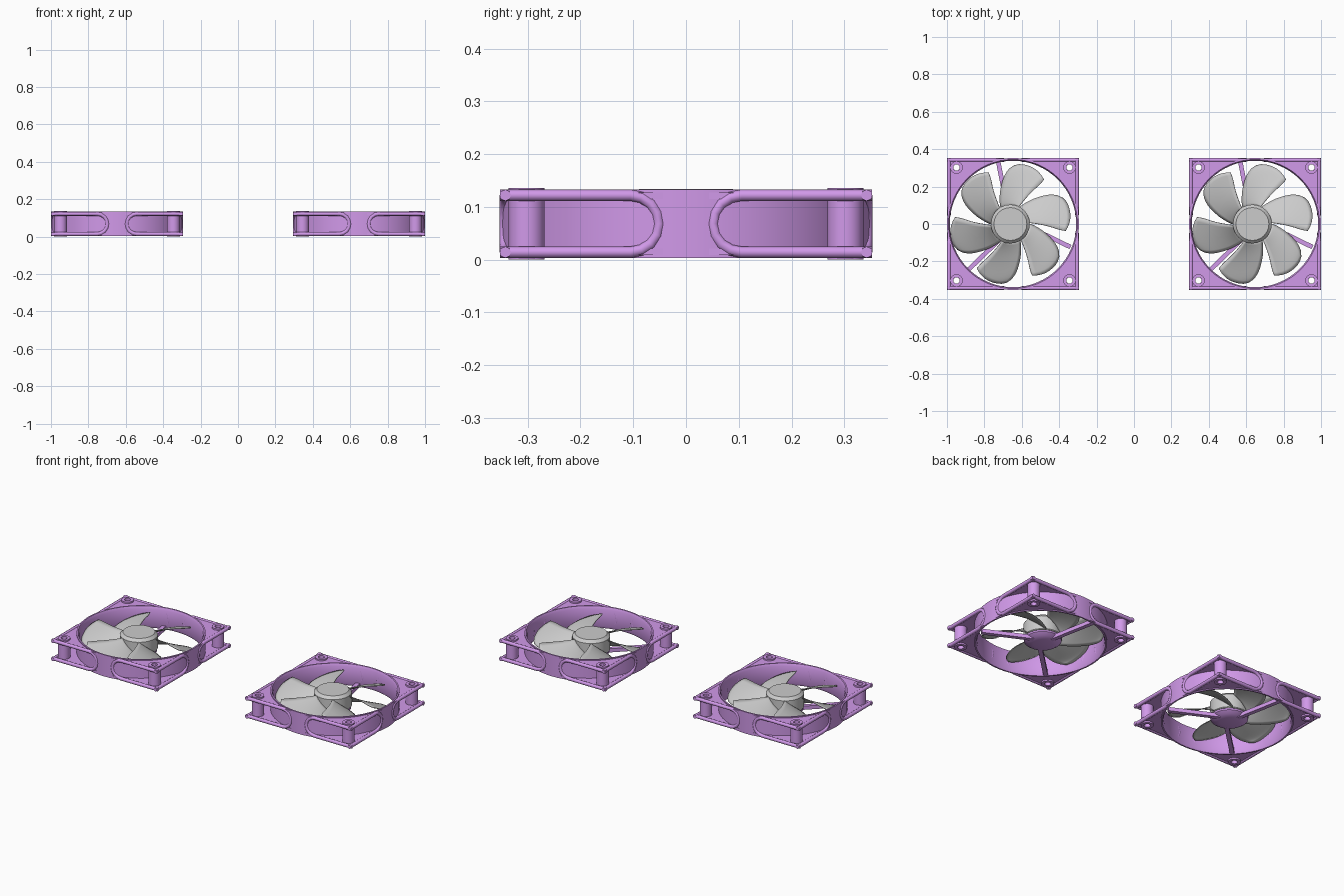
import bpy, bmesh
from math import sin, cos, pi, radians
from mathutils import Matrix, Vector

if "Cube" in bpy.data.objects:
    bpy.data.objects.remove(bpy.data.objects["Cube"])

purple = bpy.data.materials.new("purple")
purple.diffuse_color = (0.64, 0.32, 0.82, 1)
purple.use_nodes = True
purple.node_tree.nodes["Principled BSDF"].inputs["Base Color"].default_value = purple.diffuse_color
H = 0.353          # half width of a fan frame
HOLE = 0.302       # screw hole offset
HUB_X = -0.014     # rotor offset inside the frame


def finish(name, mesh, mat=None, angle=35):
    ob = bpy.data.objects.new(name, mesh)
    bpy.context.collection.objects.link(ob)
    if mat:
        mesh.materials.clear()
        mesh.materials.append(mat)
    bpy.ops.object.select_all(action='DESELECT')
    ob.select_set(True)
    bpy.context.view_layer.objects.active = ob
    bpy.ops.object.shade_smooth_by_angle(angle=radians(angle))
    return ob


def from_bm(name, bm, mat=None):
    bmesh.ops.recalc_face_normals(bm, faces=bm.faces)
    me = bpy.data.meshes.new(name)
    bm.to_mesh(me)
    bm.free()
    return finish(name, me, mat)


def lathe(bm, profile, n, cx=0, cy=0, closed=True):
    """Spin (r, z) points around a vertical axis; open profiles get capped ends."""
    rings = [[bm.verts.new((cx + r * cos(2 * pi * i / n), cy + r * sin(2 * pi * i / n), z))
              for i in range(n)] for r, z in profile]
    pairs = list(zip(rings, rings[1:]))
    if closed:
        pairs.append((rings[-1], rings[0]))
    else:
        bm.faces.new(rings[0])
        bm.faces.new(rings[-1])
    for a, b in pairs:
        for i in range(n):
            j = (i + 1) % n
            bm.faces.new((a[i], a[j], b[j], b[i]))


def curve_mesh(name, loops, dims, cyclic, **props):
    """Poly curve turned into a mesh."""
    cu = bpy.data.curves.new(name, 'CURVE')
    cu.dimensions = dims
    for k, v in props.items():
        setattr(cu, k, v)
    for pts in loops:
        sp = cu.splines.new('POLY')
        sp.points.add(len(pts) - 1)
        for p, co in zip(sp.points, pts):
            p.co = (*co, 1)
        sp.use_cyclic_u = cyclic
    tmp = bpy.data.objects.new("tmp", cu)
    bpy.context.collection.objects.link(tmp)
    dg = bpy.context.evaluated_depsgraph_get()
    me = bpy.data.meshes.new_from_object(tmp.evaluated_get(dg))
    bpy.data.objects.remove(tmp)
    return me


def circle(r, n, cx=0, cy=0):
    return [(cx + r * cos(2 * pi * i / n), cy + r * sin(2 * pi * i / n), 0) for i in range(n)]


def lerp_table(table, x):
    for (x0, a), (x1, b) in zip(table, table[1:]):
        if x <= x1:
            return a + (b - a) * (x - x0) / (x1 - x0)
    return table[-1][1]


corners = [(sx * HOLE, sy * HOLE) for sx in (-1, 1) for sy in (-1, 1)]


def build_fan(side, cx):
    parts = []
    # Duct ring
    bm = bmesh.new()
    lathe(bm, [(0.345, 0.003), (H, 0.003), (H, 0.133), (0.345, 0.133),
               (0.338, 0.118), (0.338, 0.018)], 64)
    parts.append(from_bm(side + "_duct", bm, purple))

    # Square flanges, slightly recessed, with bore and screw holes
    f = 0.35
    square = [(f, f, 0), (-f, f, 0), (-f, -f, 0), (f, -f, 0)]
    loops = [square, circle(0.346, 64)] + [circle(0.017, 20, *c) for c in corners]
    for label, z in (("top", 0.121), ("bottom", 0.015)):
        me = curve_mesh("flange", loops, '2D', True, extrude=0.006, fill_mode='BOTH')
        ob = finish(f"{side}_{label}_flange", me, purple)
        ob.location.z = z
        parts.append(ob)

    # Rounded beads around the side openings, running out to the corners
    u = [(H, 0.122)] + [(0.105 - 0.054 * sin(pi * i / 8), 0.068 + 0.054 * cos(pi * i / 8))
                        for i in range(9)] + [(H, 0.014)]
    beads = []
    for k in range(4):
        rot = Matrix.Rotation(k * pi / 2, 3, 'Z')
        for s in (-1, 1):
            beads.append([tuple(rot @ Vector((s * a, -0.3425, z))) for a, z in u])
    me = curve_mesh("beads", beads, '3D', False, bevel_depth=0.0108,
                    bevel_resolution=2, use_fill_caps=True)
    parts.append(finish(side + "_side_beads", me, purple, 50))

    # Screw posts
    bm = bmesh.new()
    for c in corners:
        lathe(bm, [(0.017, 0), (0.034, 0), (0.034, 0.136), (0.017, 0.136)], 24, *c)
    parts.append(from_bm(side + "_screw_posts", bm, purple))

    # Motor base and three struts
    bm = bmesh.new()
    lathe(bm, [(0.05, 0.003), (0.08, 0.01), (0.1, 0.024), (0.1, 0.034)], 32, HUB_X, 0, closed=False)
    for ang, off in ((101, 0.0), (-26, 0.03), (224, 0.02)):
        m = (Matrix.Translation((HUB_X, 0, 0.016)) @ Matrix.Rotation(radians(ang), 4, 'Z')
             @ Matrix.Translation((0.2, off, 0)) @ Matrix.Diagonal((0.285, 0.024, 0.022, 1)))
        bmesh.ops.create_cube(bm, size=1, matrix=m)
    parts.append(from_bm(side + "_motor_mount", bm, purple))

    # Rotor hub with chamfered rim
    bm = bmesh.new()
    lathe(bm, [(0.1, 0.036), (0.104, 0.04), (0.104, 0.118), (0.088, 0.134)],
          24, HUB_X, 0, closed=False)
    parts.append(from_bm(side + "_rotor_hub", bm))

    # Six swept, pitched blades
    ccw = [(0, 122), (0.25, 112), (0.5, 104), (0.75, 97), (0.9, 92), (1, 86)]
    cw = [(0, 64), (0.25, 60), (0.5, 57), (0.75, 54), (0.9, 53), (1, 53)]
    NT, NS = 12, 8
    bm = bmesh.new()
    for b in range(6):
        grid = []
        for i in range(NT + 1):
            t = i / NT
            a0, a1 = lerp_table(ccw, t), lerp_table(cw, t)
            row = []
            for j in range(NS + 1):
                s = j / NS
                tip = 0.326 - 0.028 * max(0, (s - 0.4) / 0.6) ** 2 - 0.012 * max(0, (0.3 - s) / 0.3) ** 2
                r = 0.095 + (tip - 0.095) * t
                a = radians(a0 + (a1 - a0) * s + 60 * b)
                z = (0.036 + 0.006 * t) + (0.082 - 0.01 * t) * s
                row.append(bm.verts.new((HUB_X + r * cos(a), r * sin(a), z)))
            grid.append(row)
        for i in range(NT):
            for j in range(NS):
                bm.faces.new((grid[i][j], grid[i][j + 1], grid[i + 1][j + 1], grid[i + 1][j]))
    blades = from_bm(side + "_blades", bm)
    mod = blades.modifiers.new("thickness", 'SOLIDIFY')
    mod.thickness = 0.004
    mod.offset = 0
    parts.append(blades)

    for ob in parts:
        ob.location.x = cx


build_fan("left", -0.647)
build_fan("right", 0.647)
